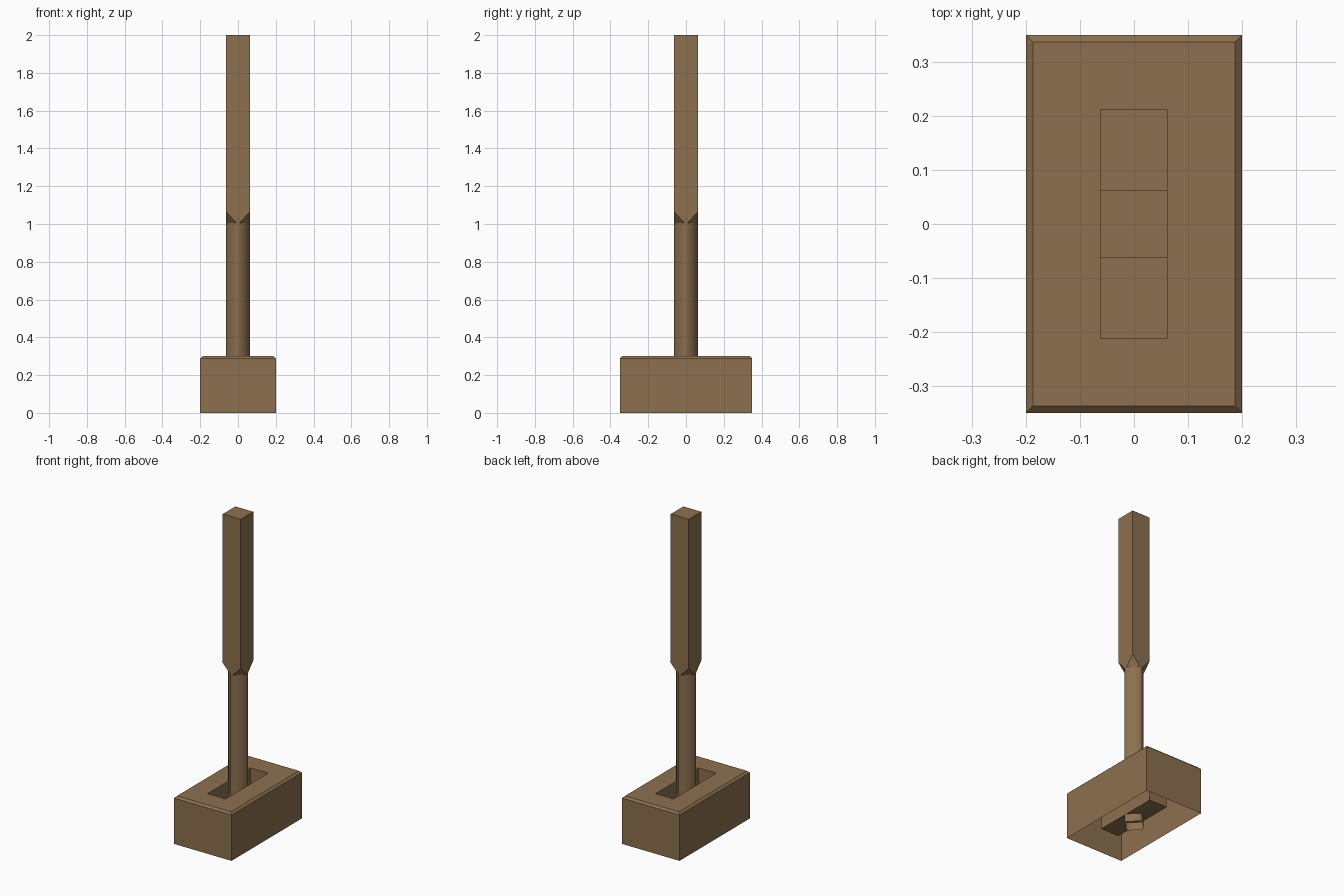
import bpy
import bmesh
import math

if "Cube" in bpy.data.objects:
    bpy.data.objects.remove(bpy.data.objects["Cube"], do_unlink=True)

wood = bpy.data.materials.new("brown_wood")
wood.use_nodes = True
COLOUR = (0.262, 0.162, 0.078, 1)
wood.diffuse_color = COLOUR
wood.node_tree.nodes["Principled BSDF"].inputs["Base Color"].default_value = COLOUR


def rect(bm, hx, hy, z):
    """Ring of four corner vertices, counter-clockwise from above."""
    return [bm.verts.new((sx * hx, sy * hy, z))
            for sx, sy in ((-1, -1), (1, -1), (1, 1), (-1, 1))]


def bridge(bm, lower, upper):
    """Join two rings with quads facing outwards."""
    n = len(lower)
    return [bm.faces.new((lower[i], lower[(i + 1) % n], upper[(i + 1) % n], upper[i]))
            for i in range(n)]


def finish(bm, name):
    mesh = bpy.data.meshes.new(name)
    bm.to_mesh(mesh)
    bm.free()
    mesh.materials.append(wood)
    obj = bpy.data.objects.new(name, mesh)
    bpy.context.collection.objects.link(obj)
    return obj


HALF = 0.0625    # half width of the post and of the slot
FLAT = 0.008     # half width of the flats left on the chamfered shaft

# Base block: open underneath, chamfered top, with a closed slot sunk into it
bm = bmesh.new()
foot = rect(bm, 0.2, 0.35, 0)
shoulder = rect(bm, 0.2, 0.35, 0.288)
top = rect(bm, 0.1875, 0.3375, 0.3)
slot_rim = rect(bm, HALF, 0.2125, 0.3)
slot_floor = rect(bm, HALF, 0.2125, 0.05)
for lower, upper in zip((foot, shoulder, top, slot_rim),
                        (shoulder, top, slot_rim, slot_floor)):
    bridge(bm, lower, upper)
bm.faces.new(slot_floor)
finish(bm, "base_block")

# Post: square above, corners cut away to a narrow shaft below, open at the foot
bm = bmesh.new()
head = rect(bm, HALF, HALF, 2)
corners = rect(bm, HALF, HALF, 1.065)


def shaft_ring(z):
    ring = []
    for side in range(4):
        a = side * math.pi / 2
        for t in (-FLAT, FLAT):
            ring.append(bm.verts.new((t * math.cos(a) + HALF * math.sin(a),
                                      t * math.sin(a) - HALF * math.cos(a), z)))
    return ring


neck = shaft_ring(1.005)
end = shaft_ring(0)
bm.faces.new(head)
for i in range(4):
    j = (i + 1) % 4
    # Side of the square part, ending in a V
    bm.faces.new((corners[i], neck[2 * i], neck[2 * i + 1], corners[j], head[j], head[i]))
    # Sloping corner cut
    bm.faces.new((neck[2 * i + 1], neck[(2 * i + 2) % 8], corners[j]))
bridge(bm, end, neck)
post = finish(bm, "post")

# Soft shading on the shaft only
bpy.ops.object.select_all(action="DESELECT")
post.select_set(True)
bpy.context.view_layer.objects.active = post
bpy.ops.object.shade_smooth_by_angle(angle=math.radians(50))
for poly in post.data.polygons:
    if poly.center.z > 1.02:
        poly.use_smooth = False
